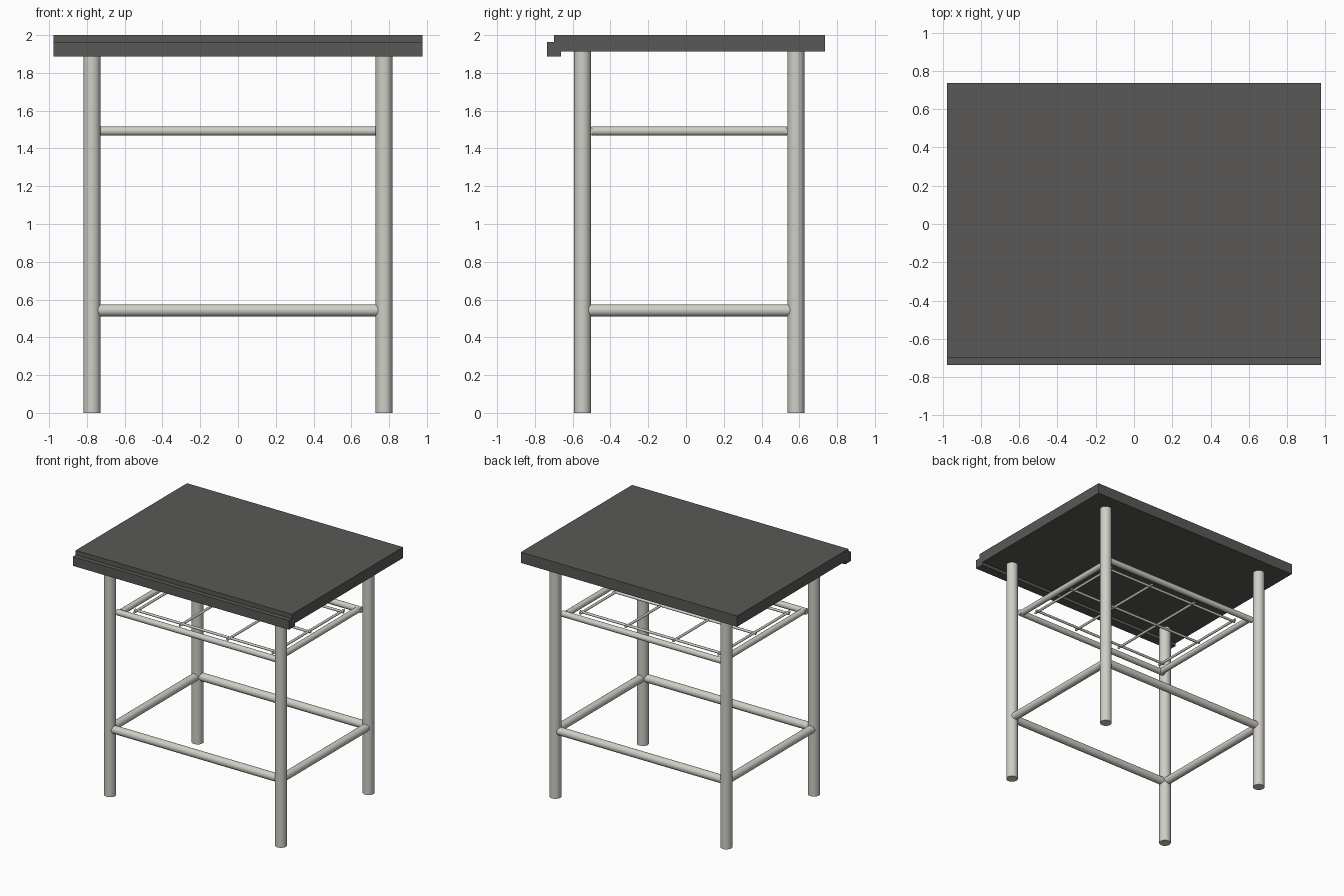
import bpy, math
from mathutils import Vector

if "Cube" in bpy.data.objects:
    bpy.data.objects.remove(bpy.data.objects["Cube"])


def material(name, rgb):
    m = bpy.data.materials.new(name)
    m.diffuse_color = (*rgb, 1)
    m.use_nodes = True
    m.node_tree.nodes["Principled BSDF"].inputs["Base Color"].default_value = m.diffuse_color
    return m


dark = material("dark_top", (0.1, 0.098, 0.092))
metal = material("pale_metal", (0.62, 0.61, 0.56))


def tube(name, a, b, r, sides=24):
    """Smooth capped cylinder from point a to point b."""
    a, b = Vector(a), Vector(b)
    d = b - a
    bpy.ops.mesh.primitive_cylinder_add(vertices=sides, radius=r, depth=d.length,
                                        location=(a + b) / 2,
                                        rotation=d.to_track_quat('Z', 'Y').to_euler())
    o = bpy.context.object
    o.name = name
    o.data.materials.append(metal)
    bpy.ops.object.shade_smooth_by_angle(angle=math.radians(40))


# Table top: side profile with stepped front lip, extruded along x
profile = [(-0.70, 2.0), (-0.70, 1.963), (-0.737, 1.963), (-0.737, 1.888),
           (-0.662, 1.888), (-0.662, 1.912), (0.737, 1.912), (0.737, 2.0)]
n, w = len(profile), 0.977
verts = [(x, y, z) for x in (-w, w) for y, z in profile]
faces = [list(range(n))[::-1], list(range(n, 2 * n))]
faces += [[i, (i + 1) % n, (i + 1) % n + n, i + n] for i in range(n)]
mesh = bpy.data.meshes.new("table_top")
mesh.from_pydata(verts, [], faces)
mesh.materials.append(dark)
top = bpy.data.objects.new("table_top", mesh)
bpy.context.collection.objects.link(top)
bpy.context.view_layer.objects.active = top
top.select_set(True)
bpy.ops.object.mode_set(mode='EDIT')
bpy.ops.mesh.select_all(action='SELECT')
bpy.ops.mesh.normals_make_consistent(inside=False)
bpy.ops.object.mode_set(mode='OBJECT')

LX, YF, YB = 0.773, -0.548, 0.582

# Legs
for x in (-LX, LX):
    for y in (YF, YB):
        tube("leg", (x, y, 0), (x, y, 1.912), 0.045, 32)

# Lower stretchers, on the leg axes
z = 0.543
for y in (YF, YB):
    tube("long_stretcher", (-LX, y, z), (LX, y, z), 0.032)
for x in (-LX, LX):
    tube("side_stretcher", (x, YF, z), (x, YB, z), 0.032)

# Upper shelf frame, just inside the legs
z = 1.492
for y in (-0.516, 0.55):
    tube("shelf_frame_long", (-0.73, y, z), (0.73, y, z), 0.024)
for x in (-0.705, 0.705):
    tube("shelf_frame_side", (x, -0.5, z), (x, 0.534, z), 0.024)

# Shelf wire grid
for y in (-0.41, 0.017, 0.444):
    tube("shelf_wire_long", (-0.645, y, z), (0.645, y, z), 0.01, 12)
for x in (-0.625, -0.215, 0.215, 0.625):
    tube("shelf_wire_cross", (x, -0.445, z), (x, 0.475, z), 0.01, 12)
